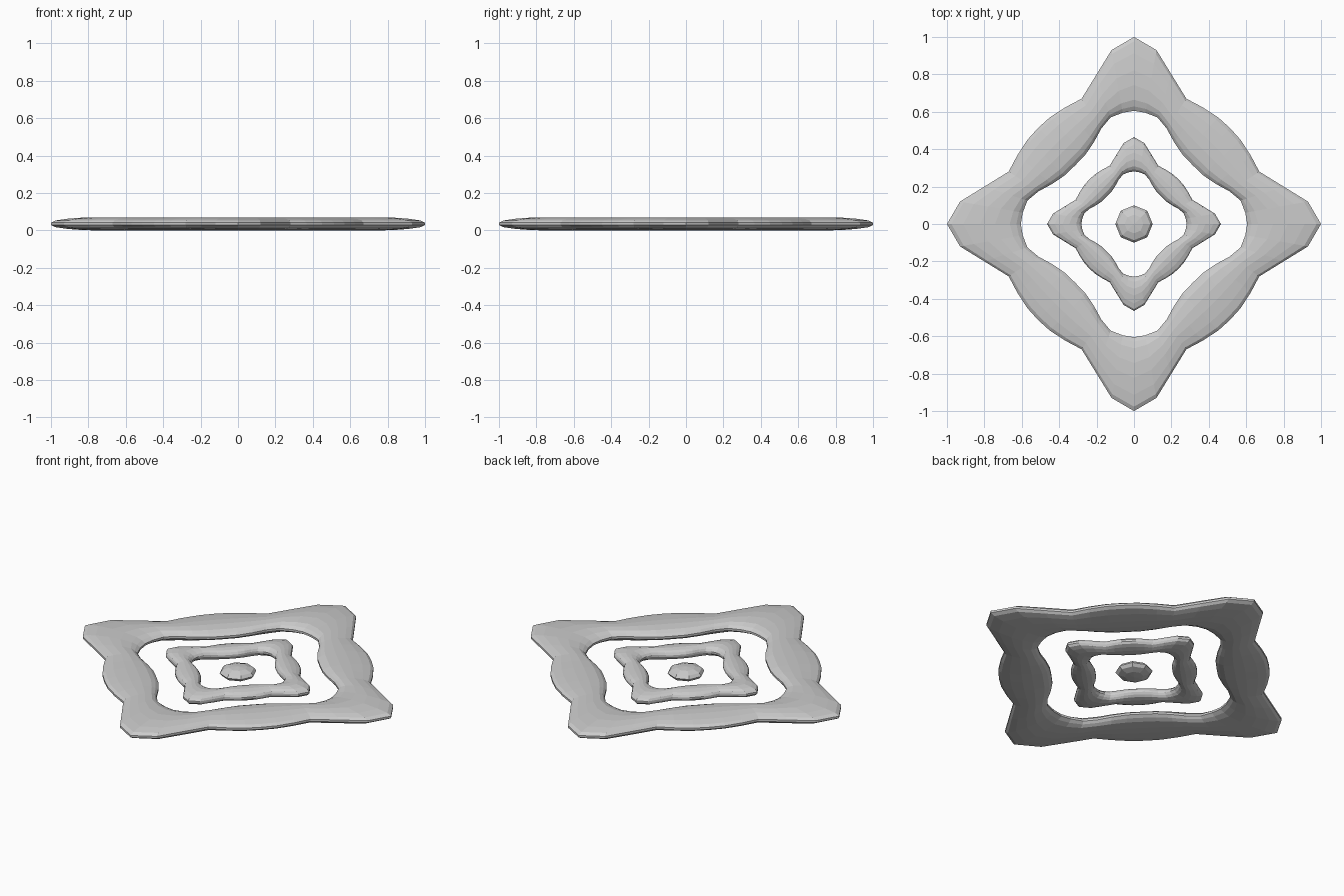
import bpy, bmesh
from mathutils import Vector

if "Cube" in bpy.data.objects:
    bpy.data.objects.remove(bpy.data.objects["Cube"])

MID = 0.035  # mid height of the flat ornament

# Half of one quadrant (0 to 45 degrees): outer and inner outline
OUTER = [(1.0, 0), (0.93, 0.12), (0.80, 0.20), (0.67, 0.28), (0.625, 0.365), (0.57, 0.45), (0.513, 0.513)]
INNER = [(0.605, 0), (0.595, 0.06), (0.57, 0.125), (0.51, 0.175), (0.44, 0.213), (0.37, 0.26), (0.314, 0.314)]

# Rounded cross-section: fraction from outer to inner edge, half height
SECTION = [(0.0, 0.006), (0.06, 0.018), (0.22, 0.027), (0.45, 0.034), (0.65, 0.035), (0.85, 0.029), (0.94, 0.019), (1.0, 0.006)]


def full_outline(half):
    quadrant = half + [(y, x) for x, y in reversed(half[1:-1])]
    points = []
    for _ in range(4):
        points += [Vector((x, y, 0)) for x, y in quadrant]
        quadrant = [(-y, x) for x, y in quadrant]
    return points


def make_object(name, bm):
    bmesh.ops.recalc_face_normals(bm, faces=bm.faces)
    mesh = bpy.data.meshes.new(name)
    bm.to_mesh(mesh)
    bm.free()
    obj = bpy.data.objects.new(name, mesh)
    bpy.context.collection.objects.link(obj)
    return obj


def star_ring(name, scale, thickness):
    outer, inner = full_outline(OUTER), full_outline(INNER)
    section = [(t, z) for t, z in SECTION] + [(t, -z) for t, z in reversed(SECTION)]
    bm = bmesh.new()
    loops = []
    for a, b in zip(outer, inner):
        loop = []
        for t, z in section:
            p = a.lerp(b, t) * scale
            loop.append(bm.verts.new((p.x, p.y, MID + z * thickness)))
        loops.append(loop)
    n, m = len(loops), len(section)
    for i in range(n):
        a, b = loops[i], loops[(i + 1) % n]
        for j in range(m):
            k = (j + 1) % m
            bm.faces.new((a[j], b[j], b[k], a[k]))
    return make_object(name, bm)


# Two concentric pointed rings
star_ring("outer_star_ring", 1.0, 1.0)
star_ring("inner_star_ring", 0.465, 0.9)

# Faceted centre bead
bm = bmesh.new()
bmesh.ops.create_uvsphere(bm, u_segments=8, v_segments=6, radius=1)
bmesh.ops.scale(bm, vec=(0.1, 0.1, 0.033), verts=bm.verts)
bmesh.ops.translate(bm, vec=(0, 0, MID), verts=bm.verts)
make_object("centre_bead", bm)
